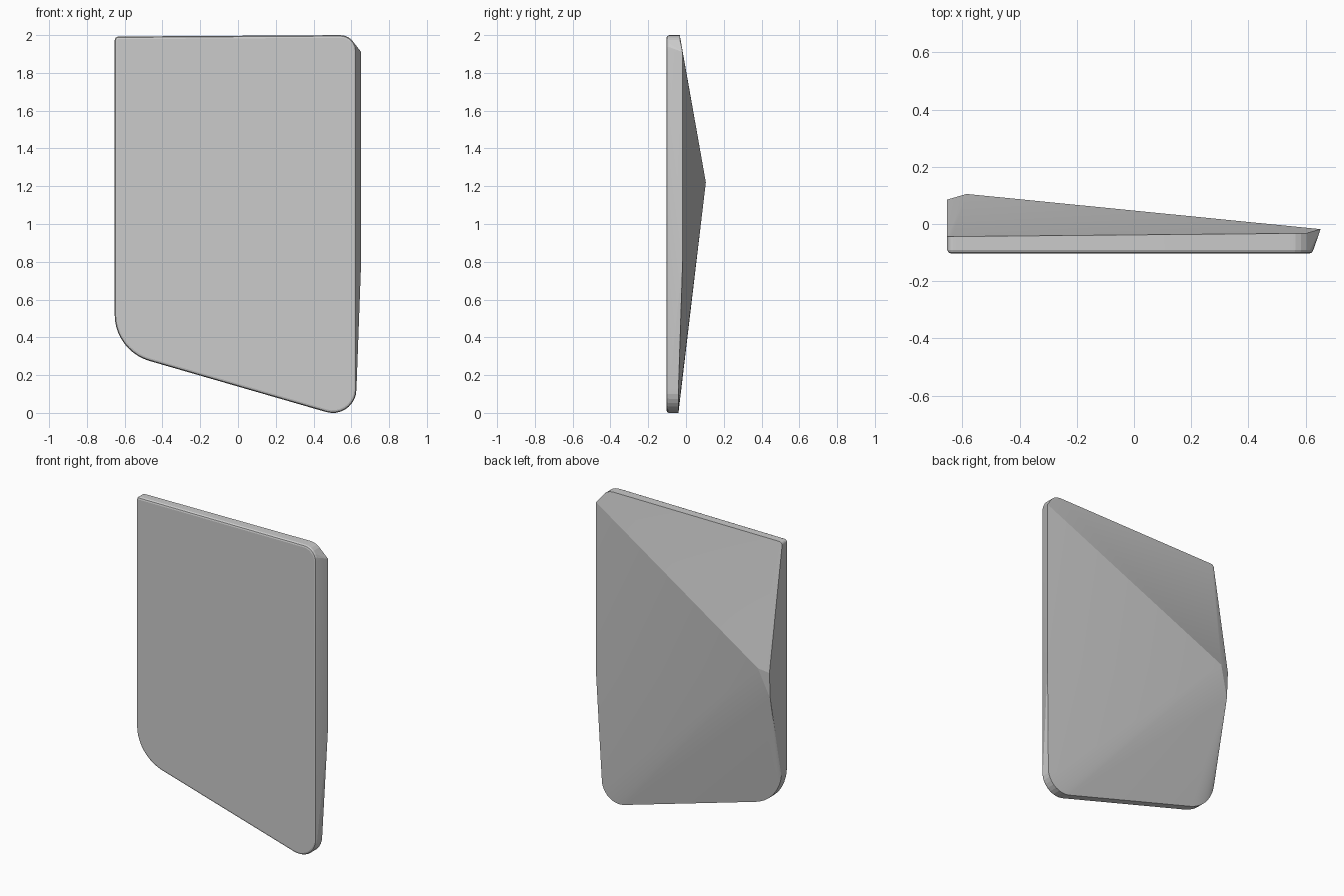
import bpy, bmesh, math
from mathutils import Vector

if "Cube" in bpy.data.objects:
    bpy.data.objects.remove(bpy.data.objects["Cube"])

# Front outline corners (x, z, fillet radius, segments), counter-clockwise
CORNERS = [(-0.653, 0.328, 0.255, 10), (0.627, -0.042, 0.125, 9),
           (0.627, 2.0, 0.085, 6), (-0.653, 1.992, 0.02, 4)]


def outline(inset, depth):
    """Rounded outline, shrunk by inset, at a y given by depth(x, z)."""
    pts = []
    n = len(CORNERS)
    for i, (x, z, r, seg) in enumerate(CORNERS):
        p = Vector((x, z))
        a = (Vector(CORNERS[i - 1][:2]) - p).normalized()
        b = (Vector(CORNERS[(i + 1) % n][:2]) - p).normalized()
        half = a.angle(b) / 2
        centre = p + (a + b).normalized() * (r / math.sin(half))
        start = math.atan2(a.x, -a.y)
        sweep = math.pi - 2 * half
        # outward normal of the incoming edge
        start = math.atan2(a.x, -a.y)
        for k in range(seg + 1):
            t = start + sweep * k / seg
            q = centre + Vector((math.cos(t), math.sin(t))) * (r - inset)
            pts.append(Vector((q.x, depth(q.x, q.y), q.y)))
    return pts


def rim(x, z):
    return -0.044 + 0.012 * (x + 0.65) / 1.3 if z > 1 else -0.04


# Rounded front edge, then the back rim
points = []
for inset, y in ((0.014, -0.103), (0.005, -0.1), (0.0, -0.09)):
    points += outline(inset, lambda x, z, y=y: y)
points += outline(0.0, rim)

# Flared right edge and the raised faceted back
points += [Vector(p) for p in (
    (0.652, -0.018, 1.91), (0.652, -0.018, 0.8),
    (-0.585, 0.105, 1.22),
    (-0.653, 0.085, 1.2), (-0.653, 0.076, 1.03))]

# The panel is the convex skin around these points
bm = bmesh.new()
for p in points:
    bm.verts.new(p)
bmesh.ops.remove_doubles(bm, verts=bm.verts, dist=0.0005)
res = bmesh.ops.convex_hull(bm, input=bm.verts)
junk = {g for g in res["geom_interior"] + res["geom_unused"]
        if isinstance(g, bmesh.types.BMVert)}
bmesh.ops.delete(bm, geom=list(junk), context='VERTS')
bmesh.ops.dissolve_limit(bm, angle_limit=math.radians(0.5),
                         verts=bm.verts, edges=bm.edges)
bmesh.ops.recalc_face_normals(bm, faces=bm.faces)
low = min(v.co.z for v in bm.verts)
bmesh.ops.translate(bm, verts=bm.verts, vec=(0, 0, -low))

mesh = bpy.data.meshes.new("faceted_panel")
bm.to_mesh(mesh)
bm.free()
panel = bpy.data.objects.new("faceted_panel", mesh)
bpy.context.collection.objects.link(panel)
bpy.context.view_layer.objects.active = panel
panel.select_set(True)
bpy.ops.object.shade_smooth_by_angle(angle=math.radians(8))
